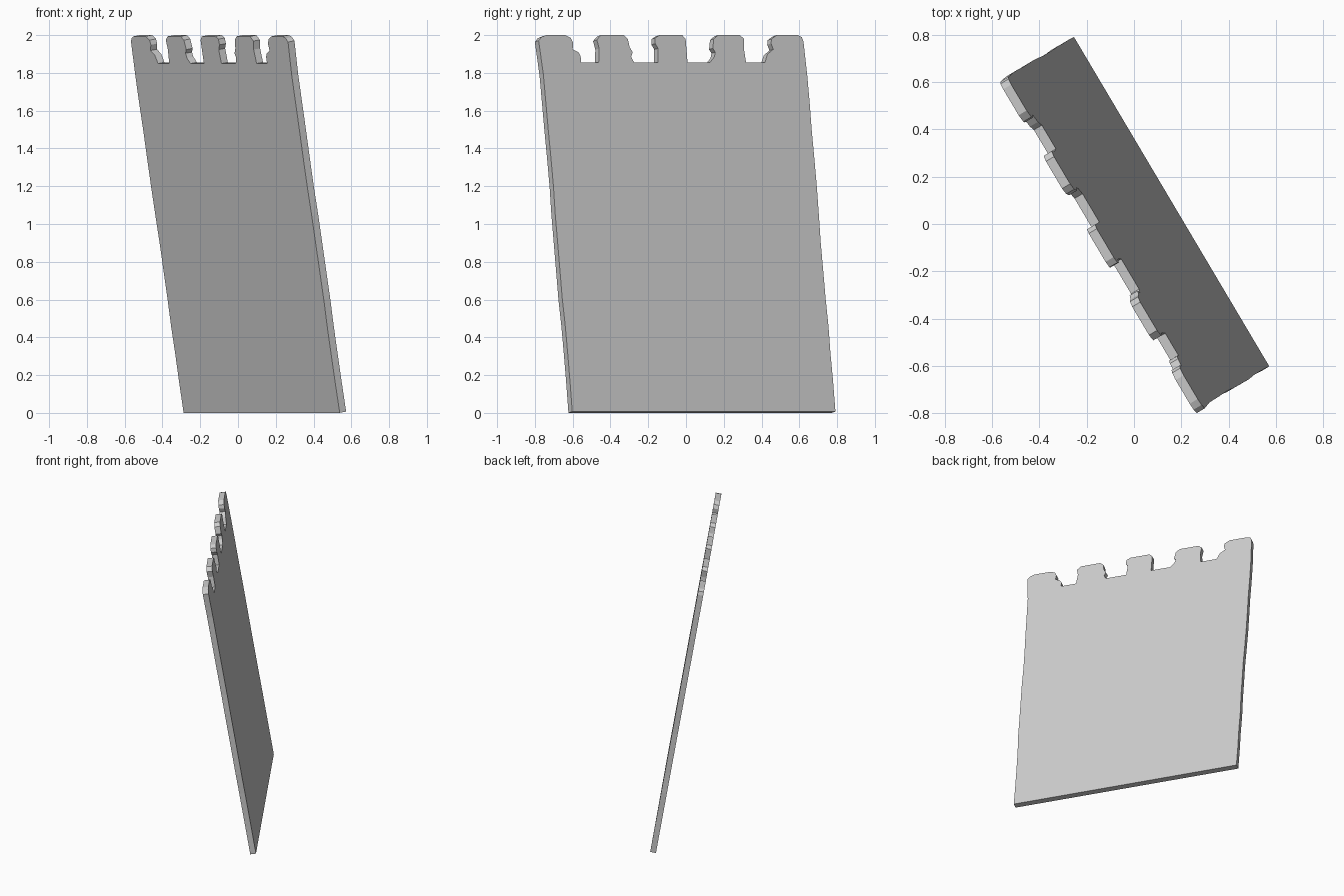
import bpy, bmesh, random
from math import atan, cos, sin
from mathutils import Matrix, Vector

if "Cube" in bpy.data.objects:
    bpy.data.objects.remove(bpy.data.objects["Cube"])

random.seed(4)
HALF_W, HALF_H, THICK = 0.81, 1.01, 0.04
lean = atan(0.332 / 2)
s, c = sin(lean), cos(lean)
along = Vector((0.51, -0.86, 0)).normalized()     # panel width direction
out = Vector((0.86, 0.51, 0)).normalized()        # horizontal facing direction
up = Vector((-out.x * s, -out.y * s, c))          # panel height direction
normal = Vector((out.x * c, out.y * c, s))

# Worn battlement outline as seen from the right (y, z), left to right
crest = [
    (-0.78, 1.97), (-0.765, 1.99), (-0.74, 2.0), (-0.64, 2.0), (-0.61, 1.985),
    (-0.598, 1.96), (-0.60, 1.925), (-0.57, 1.91), (-0.558, 1.89), (-0.555, 1.856),
    (-0.462, 1.856), (-0.46, 1.93), (-0.472, 1.975), (-0.45, 2.0), (-0.33, 2.0),
    (-0.308, 1.98), (-0.298, 1.935), (-0.282, 1.91), (-0.29, 1.885), (-0.275, 1.856),
    (-0.148, 1.856), (-0.148, 1.93), (-0.163, 1.955), (-0.163, 1.985), (-0.14, 2.0),
    (-0.02, 2.0), (-0.002, 1.98), (0.003, 1.92), (0.008, 1.856),
    (0.128, 1.856), (0.15, 1.885), (0.155, 1.91), (0.142, 1.93), (0.147, 1.98), (0.17, 2.0),
    (0.285, 2.0), (0.308, 1.98), (0.306, 1.93), (0.318, 1.856),
    (0.418, 1.856), (0.432, 1.9), (0.462, 1.925), (0.45, 1.955), (0.453, 1.98), (0.48, 2.0),
    (0.59, 2.0), (0.613, 1.99), (0.622, 1.965),
]


def to_panel(y, z):
    """Project a right-view point onto the panel's own width/height axes."""
    v = (z - 1 - THICK / 2 * s) / c
    u = (y - up.y * v - normal.y * THICK / 2) / along.y
    return u, v


def worn_edge(u, heights):
    """Slightly uneven side edge."""
    return [(u + random.uniform(-0.003, 0.003), v) for v in heights]


heights = [-0.85 + 0.15 * i for i in range(12)]
outline = [to_panel(y, z) for y, z in crest]
outline += worn_edge(-HALF_W, reversed(heights))
outline += [(-HALF_W, -HALF_H), (HALF_W, -HALF_H)]
outline += worn_edge(HALF_W, heights)

# Leaning slab: outline extruded to its thickness
bm = bmesh.new()
front = bm.faces.new([bm.verts.new((u, v, THICK / 2)) for u, v in outline])
ext = bmesh.ops.extrude_face_region(bm, geom=[front], use_keep_orig=True)
moved = [g for g in ext["geom"] if isinstance(g, bmesh.types.BMVert)]
bmesh.ops.translate(bm, verts=moved, vec=(0, 0, -THICK))

# Turn and lean the slab, standing it on the ground
pose = Matrix((along, up, normal)).transposed().to_4x4()
bmesh.ops.transform(bm, matrix=Matrix.Translation((0, 0, 1)) @ pose, verts=bm.verts)
bmesh.ops.recalc_face_normals(bm, faces=bm.faces)

mesh = bpy.data.meshes.new("leaning_panel")
bm.to_mesh(mesh)
bm.free()
panel = bpy.data.objects.new("leaning_panel", mesh)
bpy.context.collection.objects.link(panel)
